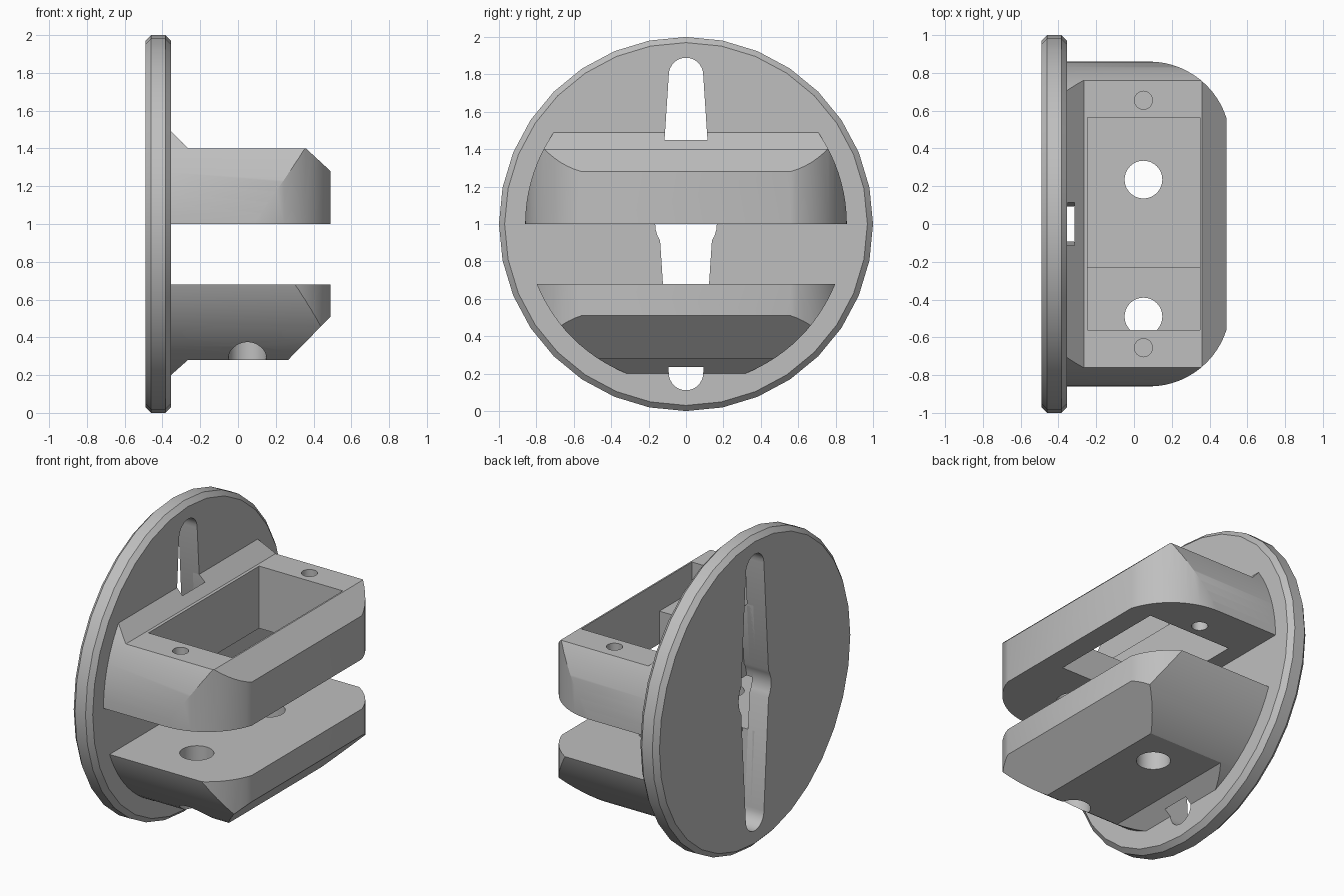
import bpy, bmesh
from math import cos, sin, radians

if "Cube" in bpy.data.objects:
    bpy.data.objects.remove(bpy.data.objects["Cube"], do_unlink=True)

grey = bpy.data.materials.new("plain_grey")
grey.use_nodes = True
colour = (0.52, 0.52, 0.52, 1)
grey.diffuse_color = colour
grey.node_tree.nodes["Principled BSDF"].inputs["Base Color"].default_value = colour


def arc(cx, cy, r, start, end, steps):
    angles = [radians(start + (end - start) * i / steps) for i in range(steps + 1)]
    return [(cx + r * cos(a), cy + r * sin(a)) for a in angles]


def circle(cx, cy, r, sides):
    return arc(cx, cy, r, 0, 360, sides)[:-1]


def prism(name, outline, axis, lo, hi):
    """Extrude a 2D outline along one axis."""
    place = {"x": lambda a, b, t: (t, a, b),
             "y": lambda a, b, t: (a, t, b),
             "z": lambda a, b, t: (a, b, t)}[axis]
    bm = bmesh.new()
    low = [bm.verts.new(place(a, b, lo)) for a, b in outline]
    high = [bm.verts.new(place(a, b, hi)) for a, b in outline]
    bm.faces.new(low)
    bm.faces.new(high)
    for i in range(len(low)):
        j = (i + 1) % len(low)
        bm.faces.new((low[i], low[j], high[j], high[i]))
    bmesh.ops.recalc_face_normals(bm, faces=bm.faces)
    mesh = bpy.data.meshes.new(name)
    bm.to_mesh(mesh)
    bm.free()
    mesh.materials.append(grey)
    obj = bpy.data.objects.new(name, mesh)
    bpy.context.collection.objects.link(obj)
    return obj


def apply(obj, mod):
    bpy.context.view_layer.objects.active = obj
    bpy.ops.object.modifier_apply(modifier=mod.name)


def combine(obj, operation, *prism_args):
    """Boolean with a temporary prism."""
    tool = prism("cutter", *prism_args)
    tool.hide_render = True
    mod = obj.modifiers.new("bool", "BOOLEAN")
    mod.operation, mod.solver, mod.object = operation, "EXACT", tool
    apply(obj, mod)
    bpy.data.objects.remove(tool, do_unlink=True)


# Round plate with chamfered rims
plate = prism("round_plate", circle(0, 1, 1, 32), "x", -0.49, -0.355)
bevel = plate.modifiers.new("chamfer", "BEVEL")
bevel.width, bevel.segments = 0.03, 1
bevel.limit_method, bevel.angle_limit = "ANGLE", radians(60)
apply(plate, bevel)

# Side profiles of the two shelves, each with a wedge against the plate
upper = prism("upper_shelf", [(-0.4, 1), (0.49, 1), (0.49, 1.28), (0.36, 1.4),
                              (-0.265, 1.4), (-0.355, 1.49), (-0.4, 1.49)], "y", -1, 1)
lower = prism("lower_shelf", [(-0.4, 0.68), (0.49, 0.68), (0.49, 0.51), (0.265, 0.28),
                              (-0.265, 0.28), (-0.355, 0.2), (-0.4, 0.2)], "y", -1, 1)

# Shared rounded plan, round envelope and cable holes
plan = ([(-0.5, -0.86)] + arc(0.08, -0.43, 0.43, -90, 0, 16)
        + arc(0.08, 0.43, 0.43, 0, 90, 16) + [(-0.5, 0.86)])
for shelf in (upper, lower):
    combine(shelf, "INTERSECT", plan, "z", -0.1, 2.1)
    combine(shelf, "INTERSECT", circle(0, 1, 0.86, 96), "x", -0.6, 0.6)
    for y in (0.235, -0.49):
        combine(shelf, "DIFFERENCE", circle(0.05, y, 0.1, 32), "z", 0, 1.215)

# Stepped pocket and screw holes in the upper shelf
combine(upper, "DIFFERENCE", [(-0.56, 2), (-0.56, 1.21), (-0.23, 1.21),
                              (-0.23, 0.9), (0.565, 0.9), (0.565, 2)], "x", -0.245, 0.35)
for y in (0.655, -0.655):
    combine(upper, "DIFFERENCE", circle(0.05, y, 0.048, 24), "z", 0.9, 1.6)

# Two-armed tapered slot with a round hub
slot = (arc(0, 1.797, 0.092, 0, 180, 14) + arc(0, 1, 0.165, 147, 213, 6)
        + arc(0, 0.203, 0.092, 180, 360, 14) + arc(0, 1, 0.165, -33, 33, 6))
for part in (plate, upper, lower):
    combine(part, "DIFFERENCE", slot, "x", -0.6, -0.315)
    bpy.ops.object.select_all(action="DESELECT")
    part.select_set(True)
    bpy.context.view_layer.objects.active = part
    bpy.ops.object.shade_smooth_by_angle(angle=radians(25))
